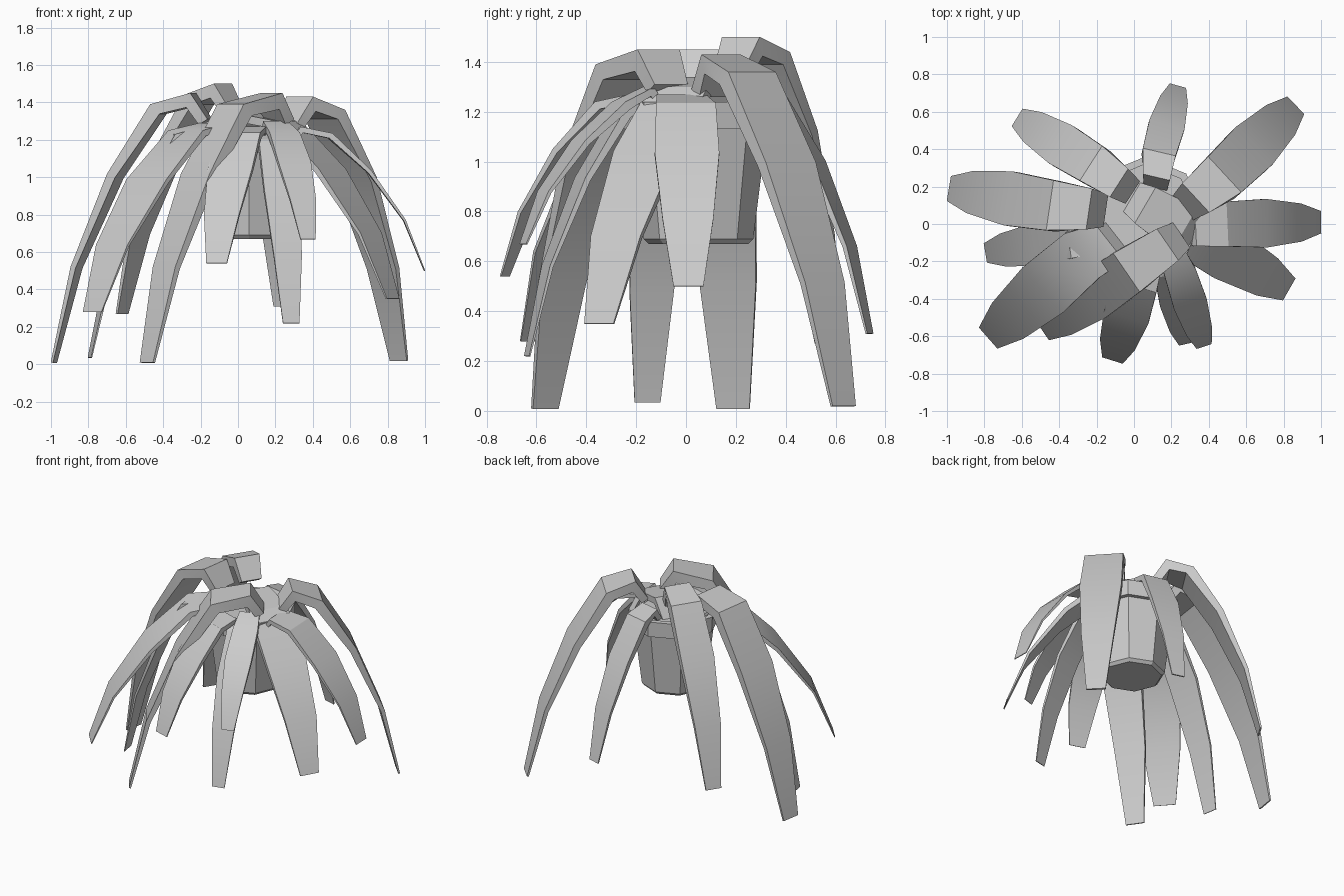
import bpy, bmesh, math
from mathutils import Vector

cube = bpy.data.objects.get("Cube")
if cube:
    bpy.data.objects.remove(cube)

grey = bpy.data.materials.new("plain_grey")
grey.use_nodes = True
colour = (0.6, 0.6, 0.6, 1)
grey.diffuse_color = colour
grey.node_tree.nodes["Principled BSDF"].inputs["Base Color"].default_value = colour


def finish(bm, name, angle):
    bmesh.ops.recalc_face_normals(bm, faces=bm.faces)
    mesh = bpy.data.meshes.new(name)
    bm.to_mesh(mesh)
    bm.free()
    mesh.materials.append(grey)
    obj = bpy.data.objects.new(name, mesh)
    bpy.context.scene.collection.objects.link(obj)
    bpy.ops.object.select_all(action="DESELECT")
    obj.select_set(True)
    bpy.context.view_layer.objects.active = obj
    bpy.ops.object.shade_smooth_by_angle(angle=math.radians(angle))


def loft(name, rings, angle):
    """Skin a list of closed rings and cap both ends."""
    bm = bmesh.new()
    loops = [[bm.verts.new(p) for p in ring] for ring in rings]
    for a, b in zip(loops, loops[1:]):
        for i in range(len(a)):
            j = (i + 1) % len(a)
            bm.faces.new((a[i], a[j], b[j], b[i]))
    bm.faces.new(loops[0])
    bm.faces.new(loops[-1])
    finish(bm, name, angle)


def leaf(name, apex, fold, tip, width, thick):
    """Strap leaf: rises from the soil, bends at the fold, droops to the tip."""
    apex, fold, tip = Vector(apex), Vector(fold), Vector(tip)
    inward = (apex - fold) * Vector((1, 1, 0))
    base = apex + inward.normalized() * 0.09 - Vector((0, 0, 0.14))
    path = [base, apex, fold]
    for out, down in ((0.42, 0.27), (0.79, 0.63), (1, 1)):
        p = fold.lerp(tip, out)
        p.z = fold.z + (tip.z - fold.z) * down
        path.append(p)
    widths = (0.65, 0.82, 1, 1.08, 0.85, 0.5)
    depths = (0.7, 1, 0.9, 0.6, 0.35, 0.15)
    rings = []
    for i, p in enumerate(path):
        tangent = (path[min(i + 1, 5)] - path[max(i - 1, 0)]).normalized()
        flow = tip - fold if i > 2 else tip - apex
        side = Vector((-flow.y, flow.x, 0)).normalized()
        under = side.cross(tangent).normalized() * thick * depths[i]
        half = side * width * widths[i] / 2
        rings.append([p + half, p - half, p - half + under, p + half + under])
    loft(name, rings, 30)


# Octagonal pot with rim and sunken soil
profile = [(0.20, 0.67), (0.22, 0.69), (0.275, 1.13), (0.305, 1.13),
           (0.31, 1.24), (0.27, 1.24), (0.27, 1.21)]
rings = []
for r, z in profile:
    rings.append([Vector((0.06 + r * math.cos(k * math.pi / 4),
                          0.05 + r * math.sin(k * math.pi / 4), z)) for k in range(8)])
loft("pot", rings, 20)

# Tall arching leaves
leaf("leaf_back_left", (0.33, 0.14, 1.43), (0.485, 0.265, 1.36), (0.865, 0.635, 0.02), 0.26, 0.08)
leaf("leaf_back_right", (-0.08, 0.22, 1.50), (-0.23, 0.325, 1.44), (-0.625, 0.57, 0.27), 0.22, 0.08)
leaf("leaf_right", (-0.24, 0.08, 1.45), (-0.45, 0.10, 1.39), (-0.99, 0.19, 0.01), 0.27, 0.08)
leaf("leaf_front_right", (0.18, -0.11, 1.45), (-0.04, -0.26, 1.39), (-0.49, -0.57, 0.01), 0.25, 0.09)

# Lower spreading leaves
leaf("leaf_left", (0.33, -0.02, 1.27), (0.50, 0, 1.235), (1, 0.01, 0.50), 0.24, 0.035)
leaf("leaf_back", (0.12, 0.25, 1.30), (0.135, 0.385, 1.26), (0.235, 0.74, 0.31), 0.18, 0.05)
leaf("leaf_right_wide", (-0.13, -0.10, 1.29), (-0.28, -0.17, 1.25), (-0.78, -0.61, 0.28), 0.30, 0.04)
leaf("leaf_right_low", (-0.20, -0.07, 1.27), (-0.35, -0.08, 1.23), (-0.795, -0.155, 0.035), 0.21, 0.04)
leaf("leaf_front", (0.06, -0.20, 1.27), (0.01, -0.33, 1.24), (-0.115, -0.73, 0.54), 0.23, 0.04)
leaf("leaf_front_left_small", (0.20, -0.15, 1.30), (0.25, -0.27, 1.24), (0.375, -0.655, 0.67), 0.17, 0.04)
leaf("leaf_front_left_low", (0.17, -0.17, 1.25), (0.20, -0.27, 1.20), (0.285, -0.64, 0.22), 0.18, 0.04)
leaf("leaf_front_left_wide", (0.06, 0.10, 1.34), (0.27, -0.03, 1.30), (0.83, -0.35, 0.35), 0.27, 0.05)
